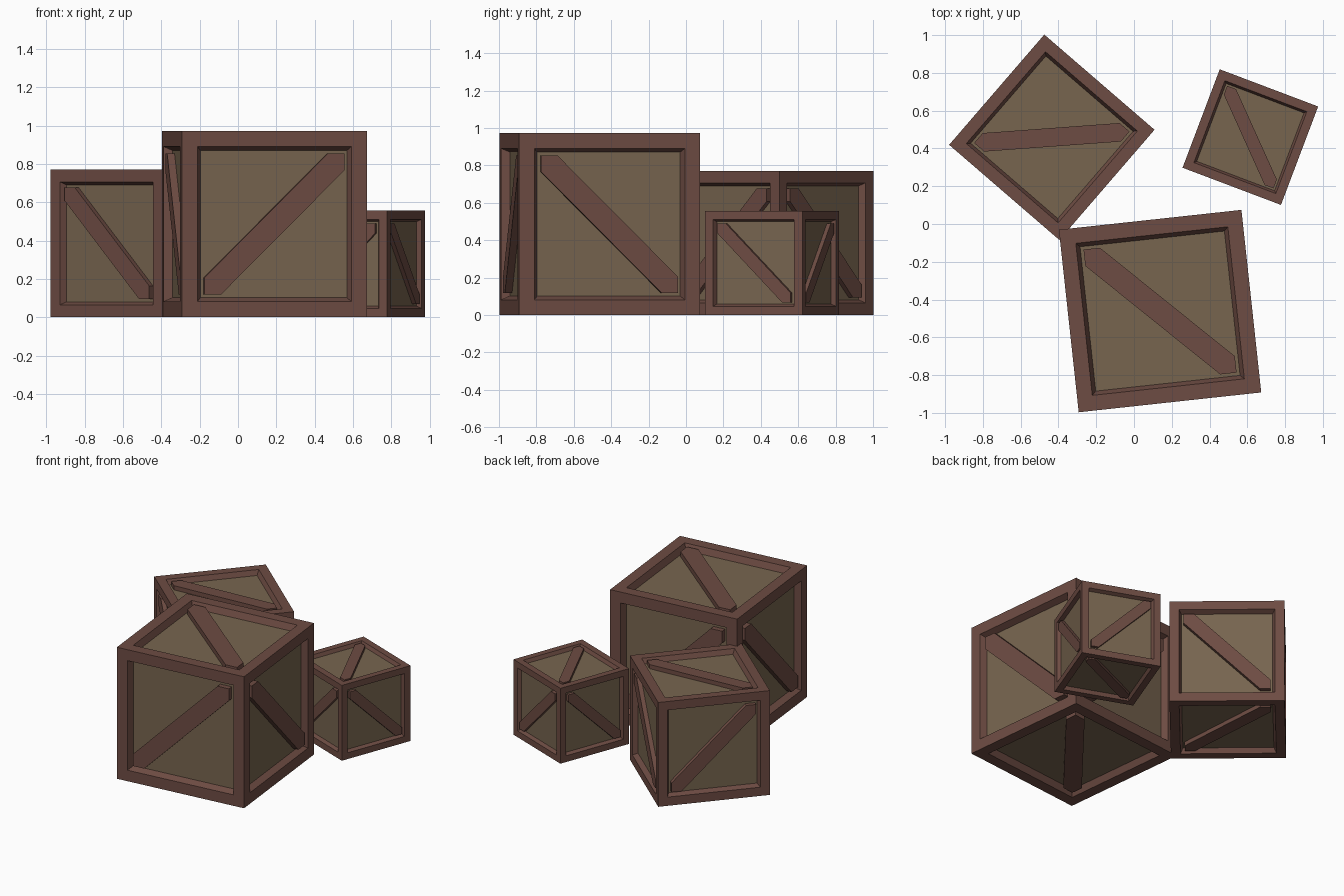
import bpy, bmesh
from math import radians
from mathutils import Vector, Matrix

if "Cube" in bpy.data.objects:
    bpy.data.objects.remove(bpy.data.objects["Cube"])

FRAME, BEVEL, DEPTH = 0.118, 0.03, 0.046   # proportions of a unit crate
BRACE_W, BRACE_DROP = 0.09, 0.006


def material(name, rgb):
    m = bpy.data.materials.new(name)
    m.diffuse_color = (*rgb, 1)
    m.use_nodes = True
    m.node_tree.nodes["Principled BSDF"].inputs["Base Color"].default_value = m.diffuse_color
    return m


FRAME_MAT = material("frame_wood", (0.155, 0.072, 0.056))
PANEL_MAT = material("panel_wood", (0.185, 0.130, 0.078))

# outward normal, screen right, screen up, brace slope (+1 rises to the right)
X, Y, Z = Vector((1, 0, 0)), Vector((0, 1, 0)), Vector((0, 0, 1))
SIDES = [(-Y, X, Z, 1), (Y, -X, Z, 1), (X, Y, Z, -1), (-X, -Y, Z, -1),
         (Z, X, Y, -1), (-Z, X, -Y, -1)]


def finish(bm, name, matrix, mats):
    bmesh.ops.recalc_face_normals(bm, faces=bm.faces)
    bm.transform(matrix)
    mesh = bpy.data.meshes.new(name)
    bm.to_mesh(mesh)
    bm.free()
    for m in mats:
        mesh.materials.append(m)
    obj = bpy.data.objects.new(name, mesh)
    bpy.context.collection.objects.link(obj)
    return obj


def crate(name, x, y, size, angle):
    matrix = (Matrix.Translation((x, y, size / 2))
              @ Matrix.Rotation(radians(angle), 4, 'Z') @ Matrix.Scale(size, 4))

    # box: framed sides with sloped recesses and sunken panels
    bm = bmesh.new()
    bmesh.ops.create_cube(bm, size=1)
    panels = bm.faces[:]
    bmesh.ops.inset_individual(bm, faces=panels, thickness=FRAME)
    bmesh.ops.inset_individual(bm, faces=panels, thickness=BEVEL, depth=-DEPTH)
    for f in panels:
        f.material_index = 1
    finish(bm, name + "_box", matrix, [FRAME_MAT, PANEL_MAT])

    # diagonal braces: one corner-to-corner hexagonal plank per side
    bm = bmesh.new()
    k = 0.5 - FRAME - BEVEL * BRACE_DROP / DEPTH
    j = k - BRACE_W
    outline = [(-k, -k), (-j, -k), (k, j), (k, k), (j, k), (-k, -j)]
    for n, r, u, slope in SIDES:
        base = [bm.verts.new(n * (0.5 - DEPTH - 0.004) + r * a * slope + u * b)
                for a, b in outline]
        face = bm.faces.new(base)
        ext = bmesh.ops.extrude_face_region(bm, geom=[face], use_keep_orig=True)
        top = [v for v in ext["geom"] if isinstance(v, bmesh.types.BMVert)]
        bmesh.ops.translate(bm, verts=top, vec=n * (DEPTH + 0.004 - BRACE_DROP))
    finish(bm, name + "_braces", matrix, [FRAME_MAT])


crate("large_crate", 0.138, -0.461, 0.972, 6.2)
crate("medium_crate", -0.435, 0.459, 0.771, 49.2)
crate("small_crate", 0.616, 0.46, 0.557, -20.7)
